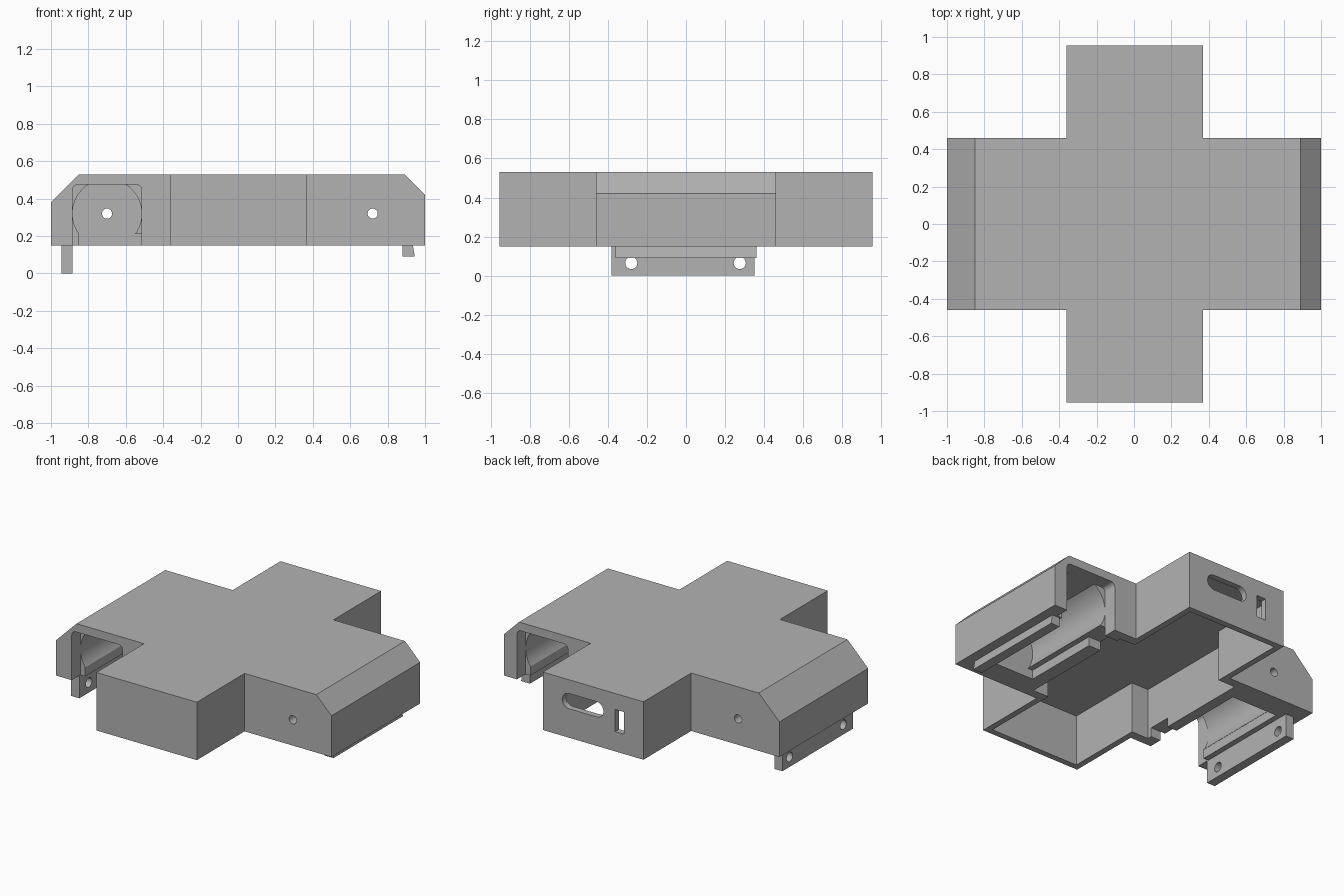
import bpy, bmesh, math
from mathutils import Vector

cube = bpy.data.objects.get("Cube")
if cube:
    bpy.data.objects.remove(cube, do_unlink=True)

grey = bpy.data.materials.new("matte grey")
grey.use_nodes = True
COLOUR = (0.45, 0.45, 0.45, 1)
grey.diffuse_color = COLOUR
grey.node_tree.nodes["Principled BSDF"].inputs["Base Color"].default_value = COLOUR

BOTTOM, TOP, WING = 0.15, 0.53, 0.46


def prism(name, outline, axis, lo, hi):
    """Extrude a 2D outline along an axis; outline is (y,z), (x,z) or (x,y)."""
    place = {"x": lambda a, b, t: (t, a, b),
             "y": lambda a, b, t: (a, t, b),
             "z": lambda a, b, t: (a, b, t)}[axis]
    bm = bmesh.new()
    face = bm.faces.new([bm.verts.new(place(a, b, lo)) for a, b in outline])
    new = bmesh.ops.extrude_face_region(bm, geom=[face])["geom"]
    shift = Vector(place(0, 0, hi - lo))
    bmesh.ops.translate(bm, vec=shift, verts=[v for v in new if isinstance(v, bmesh.types.BMVert)])
    bmesh.ops.recalc_face_normals(bm, faces=bm.faces)
    mesh = bpy.data.meshes.new(name)
    bm.to_mesh(mesh)
    bm.free()
    mesh.materials.append(grey)
    obj = bpy.data.objects.new(name, mesh)
    bpy.context.collection.objects.link(obj)
    return obj


def box(name, x, y, z):
    x, y = sorted(x), sorted(y)
    return prism(name, [(x[0], y[0]), (x[1], y[0]), (x[1], y[1]), (x[0], y[1])], "z", *z)


def arc(cx, cy, r, start, end, n):
    return [(cx + r * math.cos(start + (end - start) * i / n),
             cy + r * math.sin(start + (end - start) * i / n)) for i in range(n + 1)]


def circle(cx, cy, r, n=24):
    return arc(cx, cy, r, 0, math.tau, n)[:-1]


def cross(ax0, ax1, ay, wx, wy):
    """Plus-shaped plan: arms along y, wings along x."""
    return [(ax0, -ay), (ax1, -ay), (ax1, -wy), (wx, -wy), (wx, wy), (ax1, wy),
            (ax1, ay), (ax0, ay), (ax0, wy), (-wx, wy), (-wx, -wy), (ax0, -wy)]


def cut(target, cutters):
    """Subtract each cutter, then remove it."""
    bpy.context.view_layer.objects.active = target
    for c in cutters:
        c.hide_render = True
        mod = target.modifiers.new("cut", "BOOLEAN")
        mod.operation, mod.solver, mod.object = "DIFFERENCE", "EXACT", c
        bpy.ops.object.modifier_apply(modifier=mod.name)
        bpy.data.objects.remove(c, do_unlink=True)


def smooth(obj):
    bpy.ops.object.select_all(action="DESELECT")
    obj.select_set(True)
    bpy.context.view_layer.objects.active = obj
    bpy.ops.object.shade_smooth_by_angle(angle=math.radians(30))


# Plus-shaped housing, hollow from below
housing = prism("housing", cross(-0.36, 0.37, 0.955, 1.0, WING), "z", BOTTOM, TOP)
cutters = [prism("cavity", cross(-0.32, 0.33, 0.915, 0.444, 0.40), "z", 0.1, 0.485)]

# Sloped upper edges at both ends
for s, size in ((-1, 0.15), (1, 0.11)):
    e = 0.1
    cutters.append(prism("slope", [(s * (1 - size - e), TOP + e), (s * (1 + e), TOP + e),
                                   (s * (1 + e), TOP - size - e)], "y", -0.6, 0.6))

# Two round bays, one per wing, opening at opposite ends
CZ, R, ROOF = 0.32, 0.185, 0.475
for s, cx in ((1, -0.70), (-1, 0.72)):
    y = lambda a, b: sorted((s * a, s * b))
    lift = math.asin((ROOF - CZ) / R)
    bore = arc(cx, CZ, R, math.pi - lift, math.tau + lift, 40)
    c = 0.03
    mouth = [(cx - R, 0.1), (cx + R, 0.1)]
    mouth += arc(cx + R - c, ROOF - c, c, 0, math.pi / 2, 5)
    mouth += arc(cx - R + c, ROOF - c, c, math.pi / 2, math.pi, 5)
    cutters += [
        prism("bore", bore, "y", *y(-0.41, 0.30)),
        prism("mouth", mouth, "y", *y(-0.50, -0.37)),
        box("slot", (cx - s * 0.15, cx + s * R), y(-0.40, 0.30), (0.1, 0.21)),
        box("wire_notch", (cx + s * 0.17, cx + s * 0.30), y(-0.37, -0.22), (0.1, 0.21)),
        prism("shaft_hole", circle(cx, CZ, 0.027), "y", *y(0.25, 0.5)),
    ]

# Openings in the back arm
q = math.pi / 2
slot = arc(0.18, 0.39, 0.05, -q, q, 10) + arc(-0.02, 0.39, 0.05, q, 3 * q, 10)
cutters += [prism("long_port", slot, "y", 0.88, 1.0),
            box("small_port", (-0.22, -0.155), (0.88, 1.0), (0.28, 0.425))]
cut(housing, cutters)
smooth(housing)

# Mounting foot with two screw holes
foot = box("mounting_foot", (-0.945, -0.886), (-0.38, 0.35), (0, BOTTOM))
cut(foot, [prism("screw_hole", circle(h, 0.065, 0.031), "x", -1, -0.8) for h in (-0.28, 0.275)])
smooth(foot)

# Flared clip at the opposite end
prism("clip", [(0.88, 0.09), (0.945, 0.09), (0.935, BOTTOM), (0.88, BOTTOM)], "y", -0.36, 0.36)
